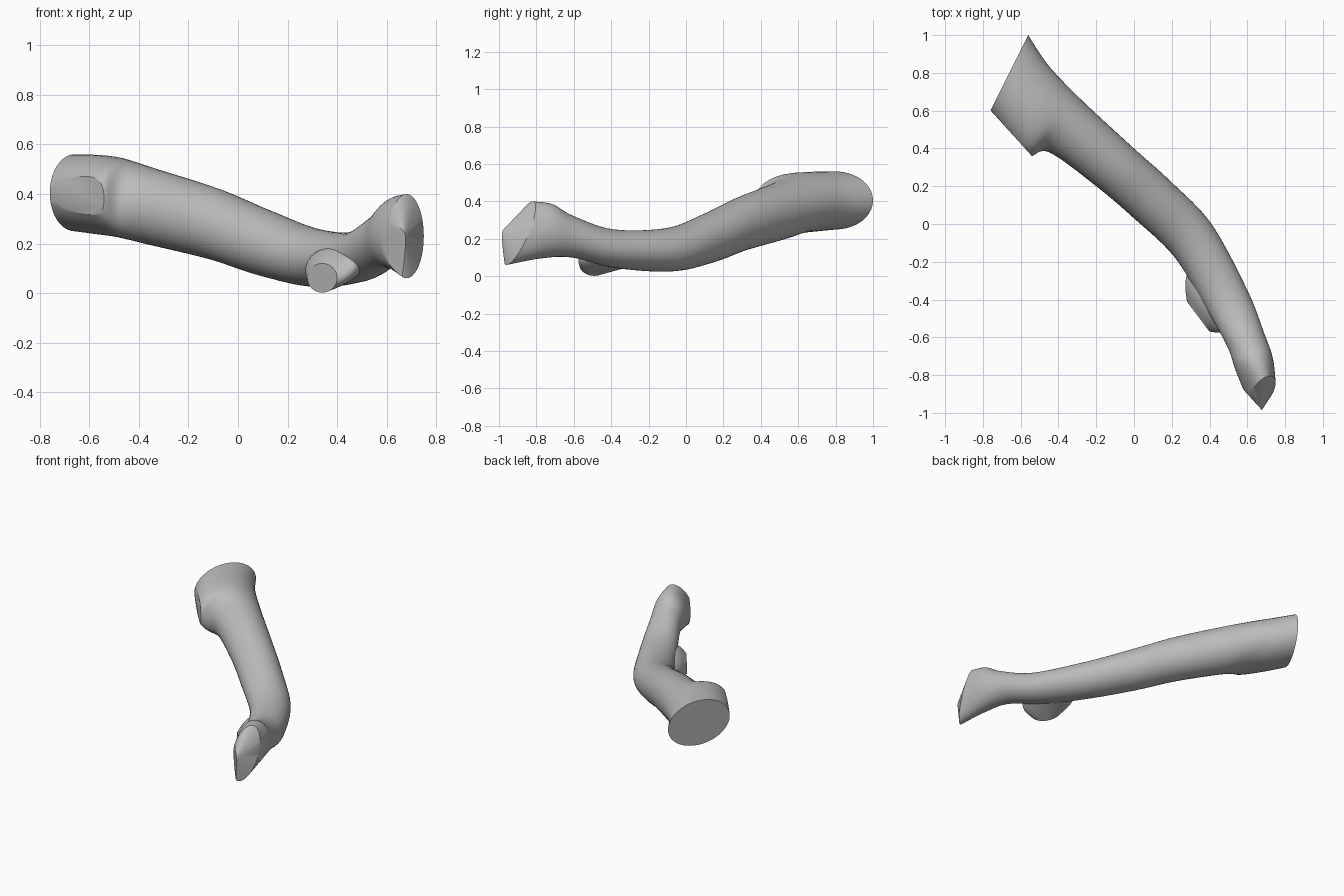
import bpy, bmesh, math
from mathutils import Vector

if "Cube" in bpy.data.objects:
    bpy.data.objects.remove(bpy.data.objects["Cube"])

SIDES, STEPS = 40, 8

bark = bpy.data.materials.new("grey")
bark.diffuse_color = (0.5, 0.5, 0.5, 1)
bark.use_nodes = True
bark.node_tree.nodes["Principled BSDF"].inputs["Base Color"].default_value = bark.diffuse_color


def spline(a, b, c, d, t):
    """Smooth value between b and c."""
    return 0.5 * (2*b + (c-a)*t + (2*a-5*b+4*c-d)*t*t + (3*b-a-3*c+d)*t**3)


def limb(name, rows, apex=None, facet=None):
    """Loft rows of: left x, y, right x, y, top z, bottom z, lean of the top in y."""
    ext = [rows[0]] + rows + [rows[-1]]
    sections = []
    for i in range(len(rows) - 1):
        for k in range(STEPS):
            sections.append([spline(*v, k / STEPS) for v in zip(*ext[i:i+4])])
    sections.append(rows[-1])

    bm = bmesh.new()
    rings = []
    for lx, ly, rx, ry, zt, zb, lean in sections:
        ring = []
        for k in range(SIDES):
            c, s = math.cos(k*math.tau/SIDES), math.sin(k*math.tau/SIDES)
            ring.append(bm.verts.new(((lx+rx)/2 + c*(rx-lx)/2,
                                      (ly+ry)/2 + c*(ry-ly)/2 + s*lean,
                                      (zt+zb)/2 + s*(zt-zb)/2)))
        rings.append(ring)
    for a, b in zip(rings, rings[1:]):
        for k in range(SIDES):
            j = (k+1) % SIDES
            bm.faces.new((a[k], a[j], b[j], b[k]))
    bm.faces.new(rings[0])
    if apex:
        tip = bm.verts.new(apex)
        for k in range(SIDES):
            bm.faces.new((rings[-1][k], rings[-1][(k+1) % SIDES], tip))
    else:
        bm.faces.new(rings[-1])
    # slice a flat cut off the side
    if facet:
        co, no = facet
        bmesh.ops.bisect_plane(bm, geom=bm.verts[:] + bm.edges[:] + bm.faces[:],
                               dist=1e-5, plane_co=co, plane_no=no, clear_outer=True)
        bmesh.ops.holes_fill(bm, edges=[e for e in bm.edges if e.is_boundary], sides=0)
    bmesh.ops.recalc_face_normals(bm, faces=bm.faces[:])
    mesh = bpy.data.meshes.new(name)
    bm.to_mesh(mesh)
    bm.free()
    mesh.materials.append(bark)
    ob = bpy.data.objects.new(name, mesh)
    bpy.context.collection.objects.link(ob)
    return ob


# main branch, from the thick cut end to the pointed tip
branch = limb("branch", [
    (-.76, .60, -.56, 1.0, .56, .25, 0),
    (-.665, .465, -.48, .875, .558, .238, 0),
    (-.56, .36, -.40, .78, .547, .225, 0),
    (-.45, .38, -.25, .63, .505, .195, 0),
    (-.20, .20, 0, .40, .425, .135, 0),
    (0, .03, .20, .22, .34, .07, 0),
    (.21, -.17, .41, 0, .26, .025, 0),
    (.365, -.42, .60, -.35, .25, .045, 0),
    (.49, -.64, .69, -.58, .325, .10, 0),
    (.54, -.78, .735, -.71, .385, .095, .03),
    (.61, -.94, .75, -.84, .40, .06, .07),
], apex=(.67, -.995, .23),
    facet=(Vector((-.55, .37, .4)), Vector((-.74, -.67, 0))))

# short side stub with a flat cut
stub = limb("side_stub", [
    (.34, -.12, .54, -.40, .21, .07, 0),
    (.275, -.29, .48, -.56, .18, .025, 0),
    (.28, -.41, .40, -.57, .12, .002, 0),
])

# merge the stub into the branch
bpy.context.view_layer.objects.active = branch
branch.select_set(True)
mod = branch.modifiers.new("merge", 'BOOLEAN')
mod.operation, mod.solver, mod.object = 'UNION', 'EXACT', stub
bpy.ops.object.modifier_apply(modifier=mod.name)
bpy.data.objects.remove(stub)
bpy.ops.object.shade_smooth_by_angle(angle=math.radians(35))
